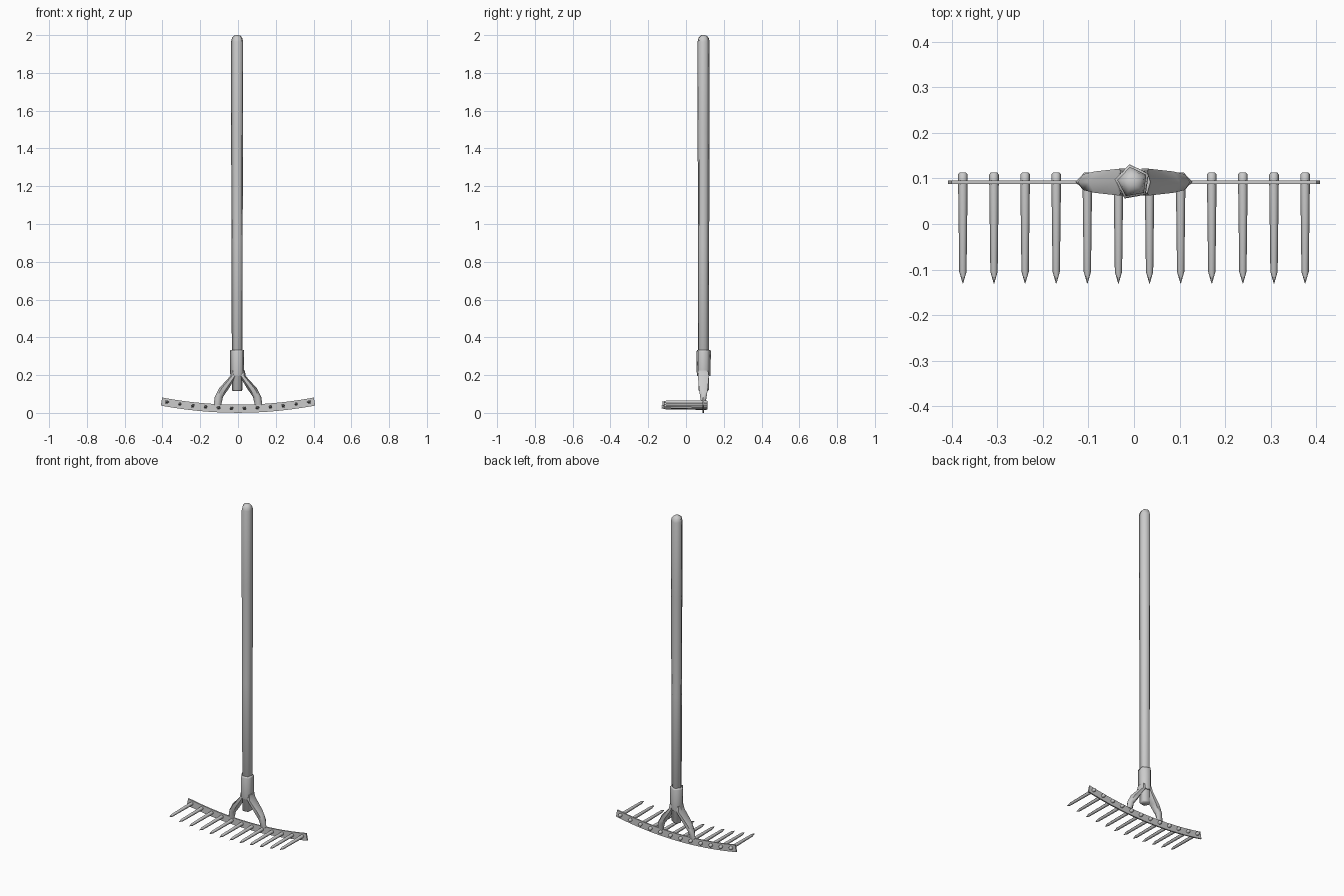
import bpy, bmesh, math

if "Cube" in bpy.data.objects:
    bpy.data.objects.remove(bpy.data.objects["Cube"])

CY = 0.092   # depth of the handle and bar


def loft(name, rings, mirror=False, angle=40):
    """Skin a list of equal-length point rings and cap both ends."""
    bm = bmesh.new()
    rows = [[bm.verts.new(p) for p in r] for r in rings]
    n = len(rows[0])
    for a, b in zip(rows, rows[1:]):
        for i in range(n):
            j = (i + 1) % n
            bm.faces.new((a[i], a[j], b[j], b[i]))
    bm.faces.new(rows[0][::-1])
    bm.faces.new(rows[-1])
    bmesh.ops.recalc_face_normals(bm, faces=bm.faces)
    me = bpy.data.meshes.new(name)
    bm.to_mesh(me)
    bm.free()
    ob = bpy.data.objects.new(name, me)
    bpy.context.collection.objects.link(ob)
    if mirror:
        ob.modifiers.new("Mirror", 'MIRROR')
    bpy.ops.object.select_all(action='DESELECT')
    ob.select_set(True)
    bpy.context.view_layer.objects.active = ob
    bpy.ops.object.shade_smooth_by_angle(angle=math.radians(angle))
    return ob


def ring_z(x, z, rx, ry, n, start=0):
    return [(x + rx * math.cos(start + math.tau * i / n),
             CY + ry * math.sin(start + math.tau * i / n), z) for i in range(n)]


def ring_y(x, y, z, r, n=6):
    return [(x + r * math.cos(math.tau * i / n), y,
             z + r * math.sin(math.tau * i / n)) for i in range(n)]


def bar_z(x):
    return 0.022 + 0.038 * (x / 0.405) ** 2


# Five-sided wooden handle with a rounded top
START = math.radians(100)
handle = [(0.115, 0.024), (0.122, 0.030), (0.9, 0.031), (1.5, 0.034),
          (1.965, 0.034), (1.985, 0.029), (1.996, 0.019), (2.0, 0.008)]
loft("handle", [ring_z(-0.003, z, r, r, 5, START) for z, r in handle], angle=80)

# Socket around the handle
socket = [(0.195, 0.037), (0.21, 0.039), (0.325, 0.040), (0.333, 0.038)]
loft("socket", [ring_z(-0.003, z, r, r, 5, START) for z, r in socket], angle=80)

# Two arms from the socket to the bar
arm = [(-0.022, 0.225, 0.014, 0.028), (-0.025, 0.195, 0.016, 0.034),
       (-0.074, 0.13, 0.026, 0.027), (-0.101, 0.085, 0.022, 0.020),
       (-0.109, 0.042, 0.020, 0.010)]
loft("arms", [ring_z(x, z, rx, ry, 6) for x, z, rx, ry in arm], mirror=True, angle=60)

# Curved flat bar
rings = []
for i in range(17):
    x = -0.405 + 0.81 * i / 16
    s = 2 * 0.038 * x / 0.405 ** 2
    k = 0.0215 / math.hypot(1, s)
    z = bar_z(x)
    rings.append([(x - s * k * sx, CY + dy, z + k * sx)
                  for sx, dy in ((-1, -.004), (-1, .004), (1, .004), (1, -.004))])
loft("bar", rings)

# Twelve pointed tines through the bar
tine = [(0.113, 0.007), (0.109, 0.0105), (0.09, 0.0105), (-0.105, 0.008), (-0.131, 0.0005)]
for i in range(12):
    x = -0.376 + 0.752 * i / 11
    loft(f"tine_{i + 1}", [ring_y(x, y, bar_z(x) + 0.003, r) for y, r in tine], angle=62)
